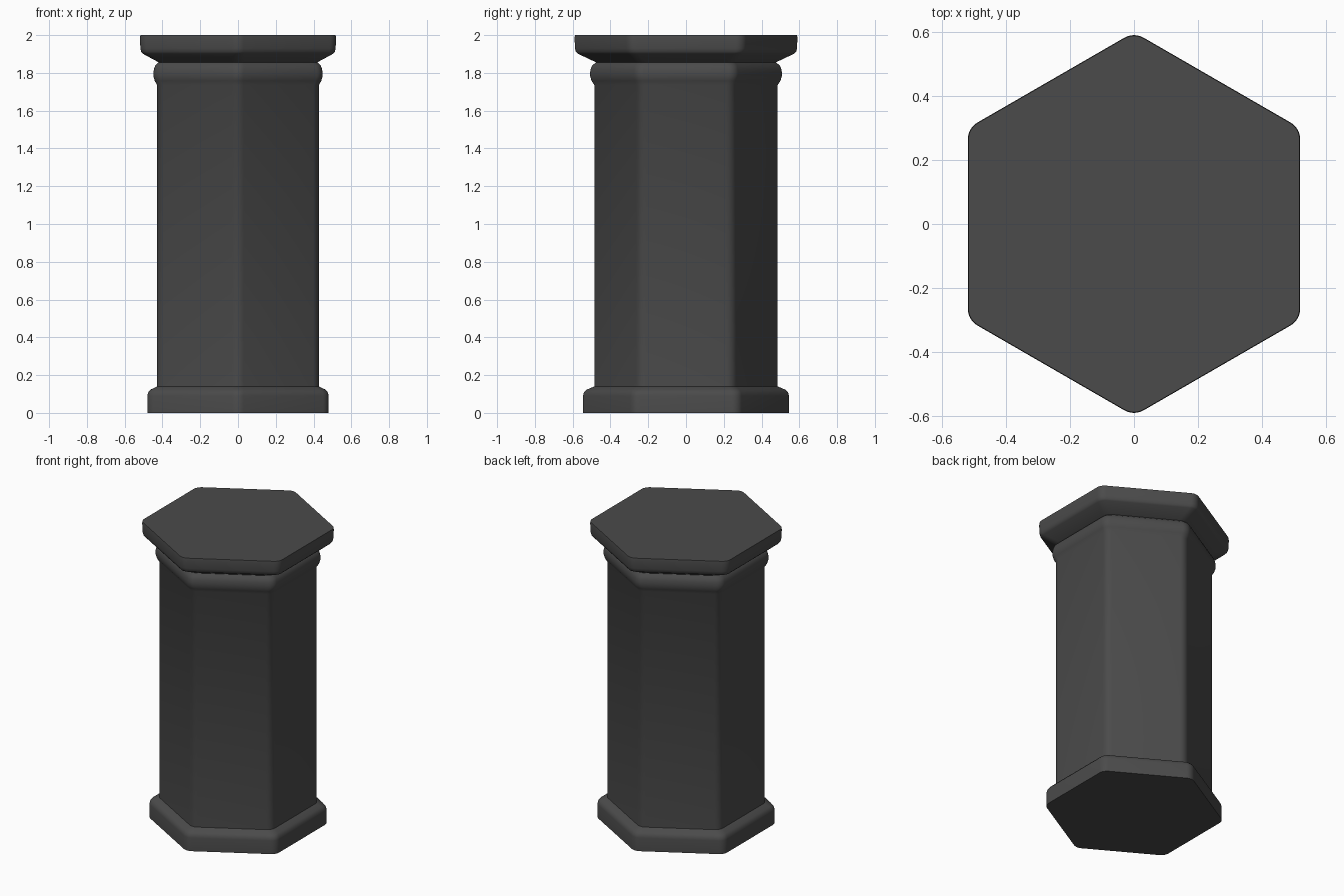
import bpy, bmesh, math

if "Cube" in bpy.data.objects:
    bpy.data.objects.remove(bpy.data.objects["Cube"])

mat = bpy.data.materials.new("dark grey stone")
mat.diffuse_color = (0.07, 0.07, 0.07, 1)
mat.use_nodes = True
mat.node_tree.nodes["Principled BSDF"].inputs["Base Color"].default_value = mat.diffuse_color


def hex_ring(bm, apothem, z, r=0.06, seg=6):
    """Hexagon ring with rounded corners, corners pointing along y."""
    verts = []
    centre = (apothem - r) / math.cos(math.pi / 6)
    for k in range(6):
        a = math.radians(30 + 60 * k)
        for i in range(seg + 1):
            t = a + math.radians(-30 + 60 * i / seg)
            verts.append(bm.verts.new((centre * math.cos(a) + r * math.cos(t),
                                       centre * math.sin(a) + r * math.sin(t), z)))
    return verts


def hex_part(name, profile):
    """Closed hexagonal solid from (apothem, height) points."""
    bm = bmesh.new()
    rings = [hex_ring(bm, a, z) for a, z in profile]
    n = len(rings[0])
    for lo, hi in zip(rings, rings[1:]):
        for i in range(n):
            j = (i + 1) % n
            bm.faces.new((lo[i], lo[j], hi[j], hi[i]))
    bm.faces.new(rings[0][::-1])
    bm.faces.new(rings[-1])
    mesh = bpy.data.meshes.new(name)
    bm.to_mesh(mesh)
    bm.free()
    ob = bpy.data.objects.new(name, mesh)
    bpy.context.collection.objects.link(ob)
    mesh.materials.append(mat)
    bpy.context.view_layer.objects.active = ob
    ob.select_set(True)
    bpy.ops.object.shade_smooth_by_angle(angle=math.radians(35))
    ob.select_set(False)


# One continuous column: plinth, shaft, rounded collar, flared cap
hex_part("column", [
    # plinth
    (0.48, 0.0), (0.48, 0.09), (0.476, 0.108), (0.464, 0.123), (0.428, 0.14),
    # shaft and collar
    (0.428, 1.735), (0.441, 1.758), (0.447, 1.78), (0.448, 1.80),
    (0.445, 1.82), (0.438, 1.84), (0.420, 1.856),
    # cap
    (0.505, 1.902), (0.513, 1.912), (0.517, 1.93), (0.519, 1.985), (0.517, 2.0),
])
